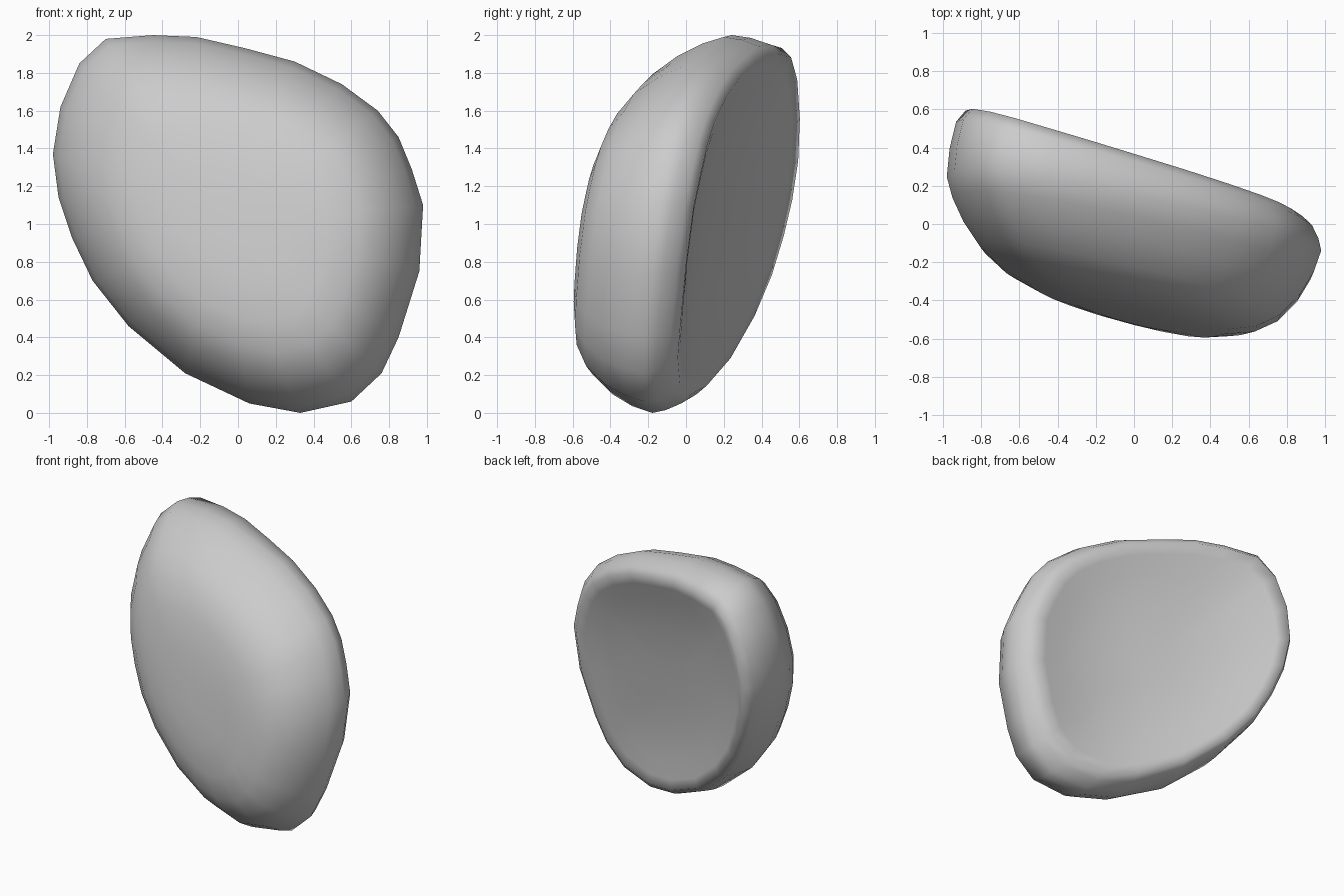
import bpy, bmesh

cube = bpy.data.objects.get("Cube")
if cube:
    bpy.data.objects.remove(cube, do_unlink=True)

# Stone colour
stone = bpy.data.materials.new("stone_grey")
stone.use_nodes = True
stone.diffuse_color = (0.6, 0.6, 0.6, 1)
stone.node_tree.nodes["Principled BSDF"].inputs["Base Color"].default_value = (0.6, 0.6, 0.6, 1)

# Widest outline of the stone (x, z)
OUTLINE = [(-.45, 2), (-.22, 1.99), (.04, 1.93), (.3, 1.86), (.55, 1.74), (.74, 1.6),
           (.85, 1.46), (.92, 1.29), (.98, 1.1), (.96, .75), (.85, .4), (.76, .21),
           (.6, .06), (.33, 0), (.06, .05), (-.28, .21), (-.58, .46), (-.77, .7),
           (-.88, .93), (-.95, 1.14), (-.98, 1.37), (-.94, 1.62), (-.84, 1.85), (-.7, 1.98)]

# Section: (scale, domed front depth), (scale, share of back rim height, dish depth)
FRONT = [(.1, .51), (.3, .505), (.52, .48), (.68, .43), (.8, .35), (.9, .23), (.965, .11)]
BACK = [(.985, .4, 0), (.95, .8, 0), (.9, 1, 0), (.82, 1, .02), (.68, 1, .06),
        (.45, 1, .1), (.2, 1, .12)]


def mid_y(x, z):
    """Tilted middle plane of the stone."""
    return -.12 - .1775 * x + .141 * z


def front_point(x, z, scale, depth):
    px, pz = x * scale - .08 * depth * (1 - scale / 2), 1 + (z - 1) * scale
    return px, mid_y(px, pz) - depth * (1 + .07 * px), pz


def back_point(x, z, scale, share, dish):
    px, pz = x * scale, 1 + (z - 1) * scale
    rim = .27 - .12 * px - .06 * (pz - 1) ** 2
    return px, mid_y(px, pz) + share * rim - dish, pz


# Loft the rings from the front face, over the rim, into the dished back
bm = bmesh.new()
rings = [[bm.verts.new(front_point(x, z, *s)) for x, z in OUTLINE] for s in FRONT]
rings.append([bm.verts.new((x, mid_y(x, z), z)) for x, z in OUTLINE])
rings += [[bm.verts.new(back_point(x, z, *s)) for x, z in OUTLINE] for s in BACK]
count = len(OUTLINE)
for a, b in zip(rings, rings[1:]):
    for i in range(count):
        j = (i + 1) % count
        bm.faces.new((a[i], a[j], b[j], b[i]))
bm.faces.new(rings[0])
bm.faces.new(rings[-1])
bmesh.ops.recalc_face_normals(bm, faces=bm.faces)
for face in bm.faces:
    face.smooth = True

mesh = bpy.data.meshes.new("stone")
bm.to_mesh(mesh)
bm.free()
mesh.materials.append(stone)
body = bpy.data.objects.new("stone", mesh)
bpy.context.collection.objects.link(body)
